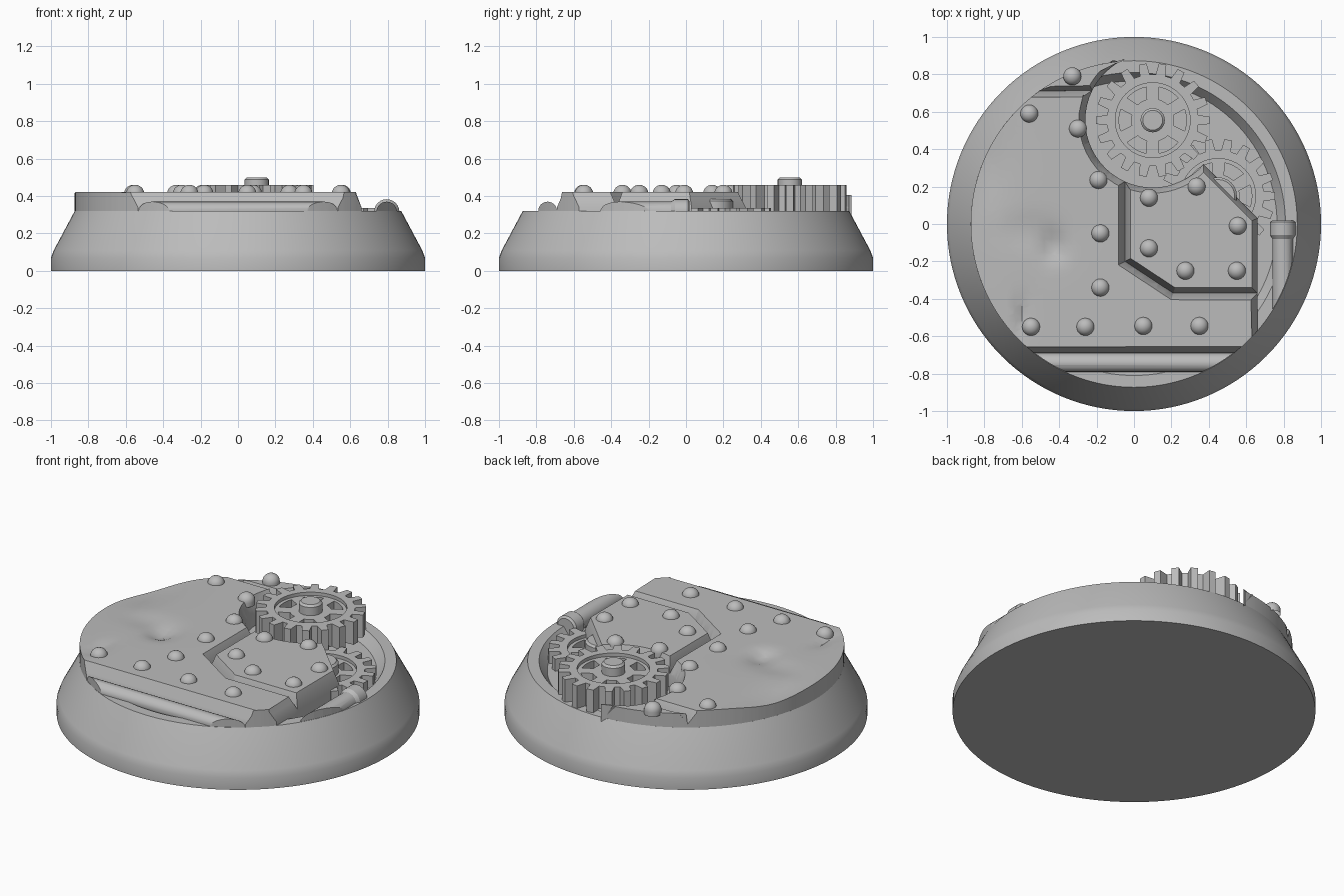
import bpy, bmesh, math
from mathutils import Vector

if "Cube" in bpy.data.objects:
    bpy.data.objects.remove(bpy.data.objects["Cube"])

grey = bpy.data.materials.new("plain grey")
grey.use_nodes = True
GREY = (0.5, 0.5, 0.5, 1)
grey.diffuse_color = GREY
grey.node_tree.nodes["Principled BSDF"].inputs["Base Color"].default_value = GREY

RIM = 0.873
GEAR = (0.1, 0.555)


def finish(obj):
    obj.data.materials.clear()
    obj.data.materials.append(grey)
    bpy.ops.object.select_all(action='DESELECT')
    obj.select_set(True)
    bpy.context.view_layer.objects.active = obj
    bpy.ops.object.shade_smooth_by_angle(angle=math.radians(30))
    return obj


def from_bmesh(name, bm):
    bmesh.ops.recalc_face_normals(bm, faces=bm.faces)
    mesh = bpy.data.meshes.new(name)
    bm.to_mesh(mesh)
    bm.free()
    obj = bpy.data.objects.new(name, mesh)
    bpy.context.collection.objects.link(obj)
    return finish(obj)


def lathe(name, profile, centre=(0, 0), steps=48):
    bm = bmesh.new()
    verts = [bm.verts.new((r, 0, z)) for r, z in profile]
    edges = [bm.edges.new(pair) for pair in zip(verts, verts[1:])]
    bmesh.ops.spin(bm, geom=verts + edges, cent=(0, 0, 0), axis=(0, 0, 1),
                   angle=math.tau, steps=steps, use_merge=True)
    bmesh.ops.remove_doubles(bm, verts=bm.verts, dist=1e-5)
    bmesh.ops.translate(bm, verts=bm.verts, vec=(*centre, 0))
    return from_bmesh(name, bm)


def arc(radius, start, end, count, centre=(0, 0)):
    angles = [math.radians(start + (end - start) * i / count) for i in range(count + 1)]
    return [(centre[0] + radius * math.cos(a), centre[1] + radius * math.sin(a)) for a in angles]


def inset_outline(points, amount):
    # Edges that lie on the round rim stay vertical, the others slope inwards
    pts = [Vector(p) for p in points]
    lines = []
    for a, b in zip(pts, pts[1:] + pts[:1]):
        d = (b - a).normalized()
        on_rim = min(a.length, b.length, ((a + b) / 2).length) > RIM - 0.006
        lines.append((Vector((-d.y, d.x)), 0 if on_rim else amount))
    result = []
    for i, p in enumerate(pts):
        (n, d), (m, e) = lines[i - 1], lines[i]
        det = n.x * m.y - n.y * m.x
        if abs(det) < 1e-4:
            result.append(p + m * e)
        else:
            result.append(p + Vector((d * m.y - e * n.y, e * n.x - d * m.x)) / det)
    return result


def plate(name, outline, top, slope, dents=()):
    bm = bmesh.new()
    upper = inset_outline(outline, slope)
    rings = [[bm.verts.new((p[0], p[1], z)) for p in ring]
             for ring, z in ((outline, 0.25), (outline, 0.34), (upper, top))]
    count = len(outline)
    for low, high in zip(rings, rings[1:]):
        for i in range(count):
            j = (i + 1) % count
            bm.faces.new((low[i], low[j], high[j], high[i]))
    bm.faces.new(rings[0][::-1])
    lid = bm.faces.new(rings[-1])
    if dents:
        bmesh.ops.triangulate(bm, faces=[lid])
        for axis in ((1, 0, 0), (0, 1, 0)):
            for k in range(-21, 18):
                bmesh.ops.bisect_plane(bm, geom=bm.verts[:] + bm.edges[:] + bm.faces[:],
                                       plane_co=Vector(axis) * k * 0.04, plane_no=axis)
        for v in bm.verts:
            if v.co.z > top - 0.001:
                for x, y, sx, sy, depth in dents:
                    v.co.z -= depth * math.exp(-((v.co.x - x) / sx) ** 2 - ((v.co.y - y) / sy) ** 2)
    return from_bmesh(name, bm)


def flat_shape(name, loops, bottom, top, centre):
    # Filled outline with holes, given thickness
    curve = bpy.data.curves.new(name, 'CURVE')
    curve.dimensions = '2D'
    curve.fill_mode = 'BOTH'
    curve.extrude = (top - bottom) / 2
    for loop in loops:
        spline = curve.splines.new('POLY')
        spline.points.add(len(loop) - 1)
        for point, (x, y) in zip(spline.points, loop):
            point.co = (x, y, 0, 1)
        spline.use_cyclic_u = True
    obj = bpy.data.objects.new(name, curve)
    bpy.context.collection.objects.link(obj)
    obj.location = (*centre, (top + bottom) / 2)
    bpy.ops.object.select_all(action='DESELECT')
    obj.select_set(True)
    bpy.context.view_layer.objects.active = obj
    bpy.ops.object.convert(target='MESH')
    return finish(bpy.context.object)


def gear(name, centre, bottom, top, hub_top, hub_radius, teeth=18):
    outline = []
    for i in range(teeth):
        a = 360 * i / teeth
        for offset, r in ((-6.2, 0.245), (-3.8, 0.305), (3.8, 0.305), (6.2, 0.245)):
            outline += arc(r, a + offset, 0, 1)[:1]
    circle = arc(0.2, 0, 352.5, 47)
    flat_shape(name + "_rim", [outline, circle], bottom, top, centre)
    windows = [arc(0.18, a - 19, a + 19, 8) + arc(0.115, a + 14, a - 14, 6)
               for a in range(0, 360, 60)]
    flat_shape(name + "_web", [arc(0.203, 0, 352.5, 47)] + windows, bottom, top - 0.02, centre)
    r = hub_radius
    lathe(name + "_hub", [(0, bottom), (r, bottom), (r, hub_top - 0.012),
                          (r - 0.012, hub_top), (0, hub_top)], centre, 24)


def pipe(name, sections, direction, start):
    # Round pipe lying in the base, trimmed to the rim
    bm = bmesh.new()
    d = Vector(direction)
    side = Vector((-d.y, d.x, 0))
    rings = []
    for along, r in sections:
        mid = Vector(start) + d * along
        rings.append([bm.verts.new(mid + side * (r * math.cos(t)) + Vector((0, 0, r * math.sin(t))))
                      for t in (math.tau * i / 24 for i in range(24))])
    for a, b in zip(rings, rings[1:]):
        for i in range(24):
            bm.faces.new((a[i], a[i - 1], b[i - 1], b[i]))
    bm.faces.new(rings[0])
    bm.faces.new(rings[-1])
    obj = from_bmesh(name, bm)
    bpy.ops.mesh.primitive_cylinder_add(vertices=96, radius=RIM - 0.002, depth=0.4, location=(0, 0, 0.46))
    cutter = bpy.context.object
    cutter.hide_render = True
    mod = obj.modifiers.new("trim", 'BOOLEAN')
    mod.operation = 'INTERSECT'
    mod.object = cutter
    bpy.context.view_layer.objects.active = obj
    bpy.ops.object.modifier_apply(modifier="trim")
    bpy.data.objects.remove(cutter)
    finish(obj)


# Round base with a shallow well
lathe("base", [(0, 0), (1, 0), (1, 0.07), (0.985, 0.11), (0.873, 0.32),
               (0.81, 0.32), (0.765, 0.26), (0, 0.26)], steps=128)

# Armour plates
main = (arc(RIM, 125.6, 232.2, 32) + arc(RIM, 307.8, 319.1, 4)
        + [(0.66, -0.37), (0.21, -0.37), (-0.048, -0.2)] + arc(0.36, 245.7, 153.6, 14, GEAR))
plate("main_plate", main, 0.422, 0.035,
      dents=((-0.43, -0.12, 0.06, 0.08, 0.035), (-0.55, -0.04, 0.16, 0.09, 0.012),
             (-0.6, -0.48, 0.03, 0.1, 0.02), (-0.8, 0.3, 0.12, 0.25, 0.025)))
small = ([(-0.048, -0.2), (0.21, -0.37), (0.66, -0.37), (0.66, 0.03)]
         + arc(0.36, -41, -114.3, 12, GEAR))
plate("small_plate", small, 0.422, 0.03)
strip = [(-0.508, 0.71)] + arc(0.36, 153.6, 114, 8, GEAR) + arc(RIM, 94, 125, 10)
plate("back_strip", strip, 0.405, 0.025)

# Rivets
rivets = [(-0.56, 0.59), (-0.3, 0.51), (-0.19, 0.235), (-0.18, -0.05), (-0.18, -0.34),
          (-0.55, -0.55), (-0.26, -0.55), (0.05, -0.545), (0.35, -0.545), (0.08, 0.14),
          (0.335, 0.2), (0.555, -0.01), (0.08, -0.13), (0.275, -0.25), (0.55, -0.25), (-0.33, 0.79)]
for x, y in rivets:
    dome = [(0.048 * math.cos(t), 0.415 + 0.045 * math.sin(t))
            for t in (math.pi / 2 * i / 6 for i in range(6))]
    lathe("rivet", [(0.048, 0.39)] + dome + [(0, 0.46)], (x, y), 24)

# Gears
gear("large_gear", GEAR, 0.32, 0.458, 0.5, 0.065)
gear("sunken_gear", (0.45, 0.15), 0.25, 0.335, 0.385, 0.1)

# Pipes
pipe("front_pipe", [(0, 0.05), (1.6, 0.05)], (1, 0, 0), (-0.8, -0.74, 0.32))
pipe("side_pipe", [(0, 0.055), (0.52, 0.055), (0.54, 0.068), (0.61, 0.068), (0.62, 0.055)],
     (0, 1, 0), (0.795, -0.6, 0.315))
